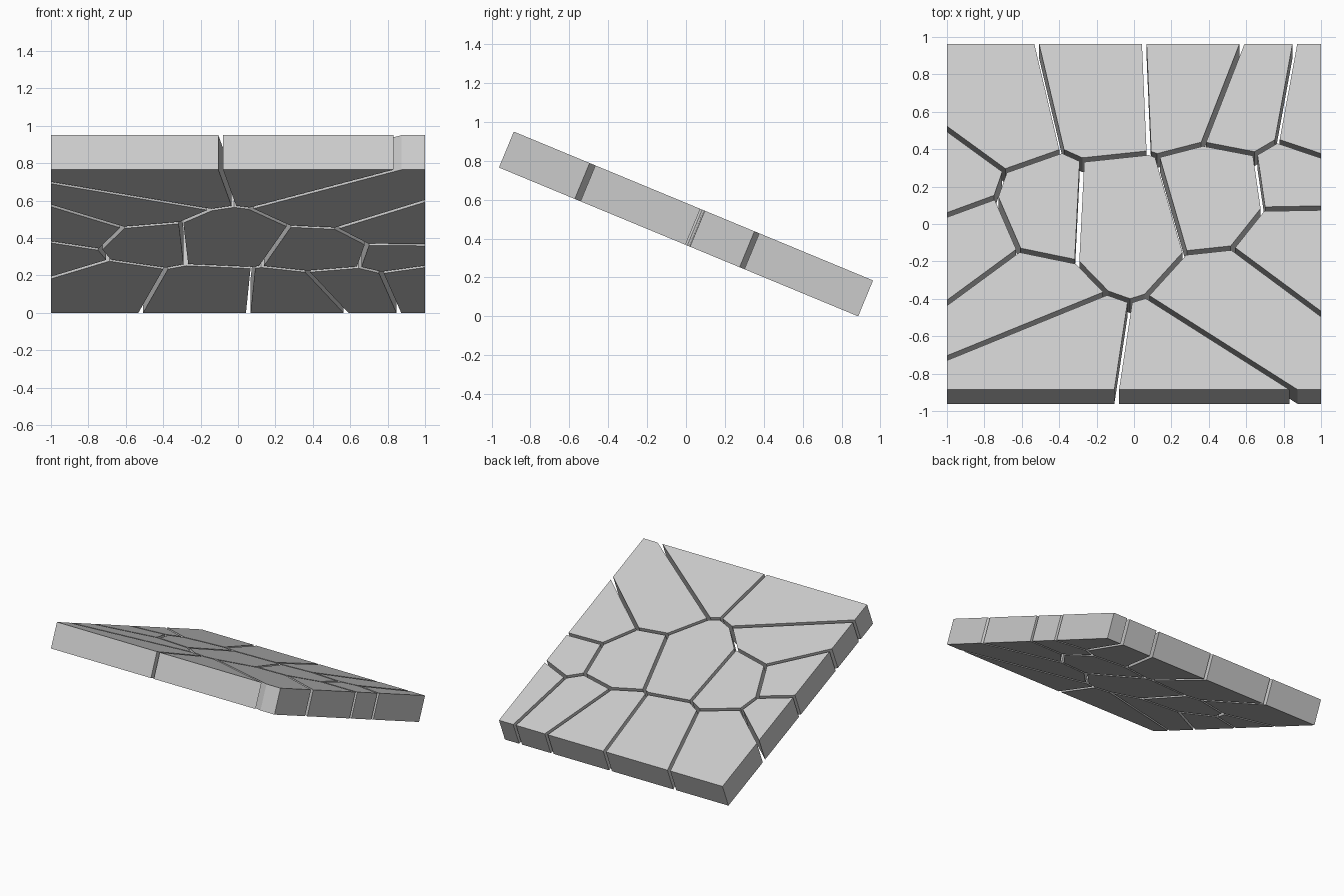
import bpy, bmesh
from math import radians, sin, cos
from mathutils import Vector, Matrix

if "Cube" in bpy.data.objects:
    bpy.data.objects.remove(bpy.data.objects["Cube"])

THICK, HALF_GAP, TILT = 0.2, 0.0125, radians(22.5)

# Crack junctions (capitals) and slab border points (lower case), in the slab plane
P = {
    'A': (-.385, .381), 'B': (-.690, .265), 'C': (-.738, .115), 'D': (-.615, -.192),
    'E': (-.305, -.261), 'F': (-.278, .329), 'G': (-.144, -.440), 'H': (.080, .370),
    'I': (-.021, -.487), 'J': (.064, -.458), 'K': (.273, -.209), 'L': (.123, .353),
    'M': (.524, -.180), 'N': (.369, .422), 'O': (.647, .364), 'P': (.765, .439),
    'Q': (.690, .045),
    'a': (-.52, 1), 'b': (.055, 1), 'c': (.577, 1), 'd': (.86, 1),
    'e': (1, .353), 'f': (1, .051), 'g': (1, -.562), 'h': (.853, -1), 'i': (-.0925, -1),
    'j': (-1, -.817), 'k': (-1, -.498), 'l': (-1, .011), 'm': (-1, .509),
    'w': (-1, 1), 'x': (1, 1), 'y': (1, -1), 'z': (-1, -1),
}
# Fragments as counter-clockwise loops of those points
CELLS = ("awmBA mlCB lkDC kjGED jziIG ihJI hygMKJ gfQM fePOQ exdP dcNOP "
         "cbHLN baAFH ABCDEF FEGIJKLH LKMQON").split()

height = 2 * sin(TILT) + THICK * cos(TILT)
PLACE = Matrix.Translation((0, 0, height / 2)) @ Matrix.Rotation(-TILT, 4, 'X')


def inset(cell):
    """Move crack edges inward by half the gap; outer border edges stay put."""
    lines = []
    for p, q in zip(cell, cell[1:] + cell[0]):
        a, b = Vector(P[p]), Vector(P[q])
        n = Vector((a.y - b.y, b.x - a.x)).normalized()
        border = p.islower() and q.islower()
        lines.append((n, n.dot(a) + (0 if border else HALF_GAP)))
    pts = []
    for i, (n, d) in enumerate(lines):
        m, e = lines[i - 1]
        det = m.x * n.y - m.y * n.x
        if abs(det) < 1e-6:          # straight run along the border
            pts.append(Vector(P[cell[i]]))
        else:
            pts.append(Vector(((e * n.y - d * m.y) / det, (m.x * d - n.x * e) / det)))
    return pts


def fragment(name, cell):
    bm = bmesh.new()
    base = bm.faces.new([bm.verts.new((p.x, p.y, -THICK / 2)) for p in inset(cell)])
    top = bmesh.ops.extrude_face_region(bm, geom=[base], use_keep_orig=True)['geom']
    bmesh.ops.translate(bm, vec=(0, 0, THICK),
                        verts=[v for v in top if isinstance(v, bmesh.types.BMVert)])
    bmesh.ops.recalc_face_normals(bm, faces=bm.faces)
    mesh = bpy.data.meshes.new(name)
    bm.to_mesh(mesh)
    bm.free()
    ob = bpy.data.objects.new(name, mesh)
    ob.matrix_world = PLACE
    bpy.context.collection.objects.link(ob)


# Tilted slab broken into prism fragments
for k, cell in enumerate(CELLS, 1):
    fragment(f"slab_fragment_{k:02d}", cell)
